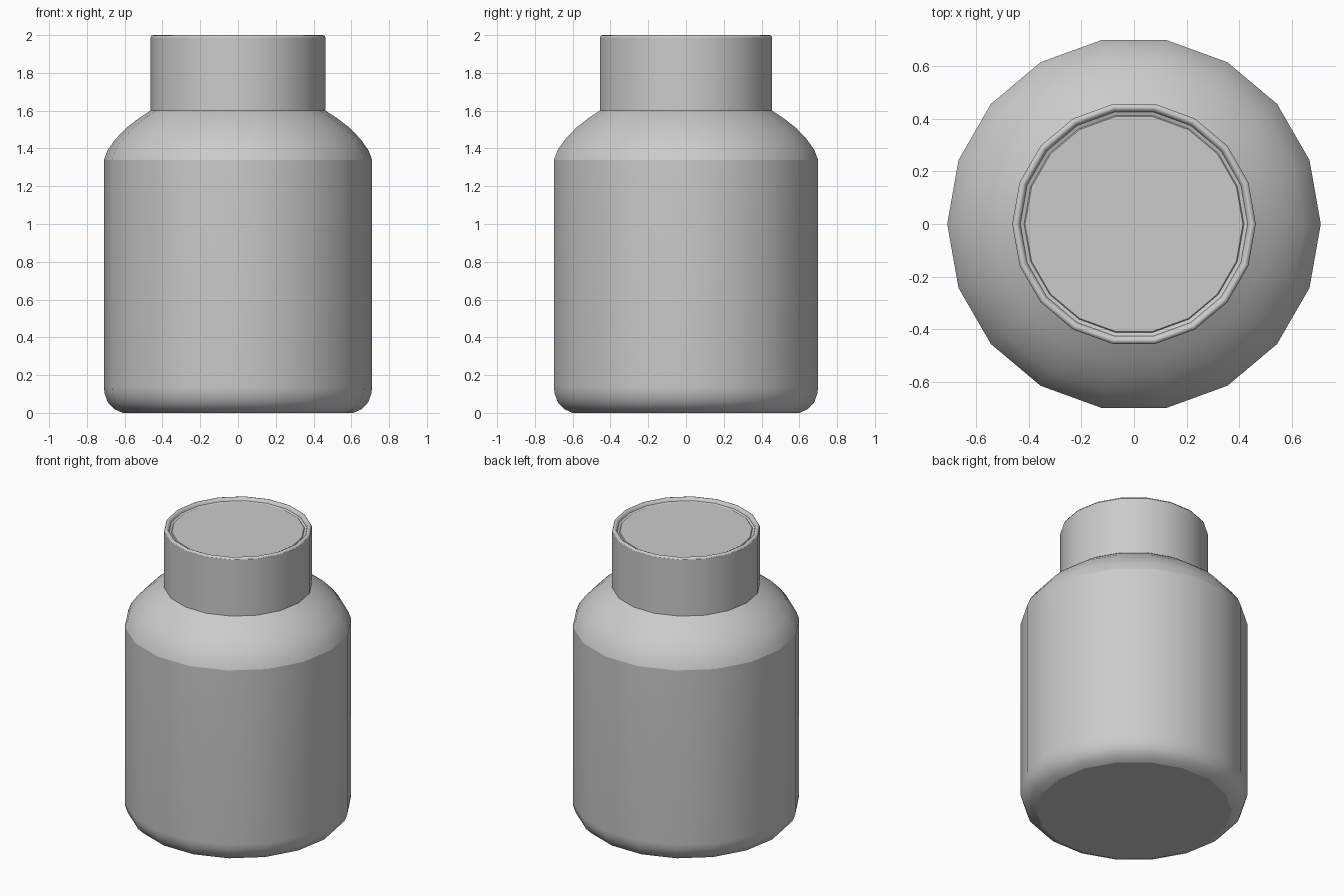
import bpy, bmesh
from math import cos, sin, tau

if "Cube" in bpy.data.objects:
    bpy.data.objects.remove(bpy.data.objects["Cube"])

SIDES = 18


def lathe(name, profile, sharp, close_bottom=True):
    """Revolve (radius, z) points around z; rings listed in sharp get hard edges."""
    bm = bmesh.new()
    rings = [[bm.verts.new((r * cos(tau * i / SIDES), r * sin(tau * i / SIDES), z))
              for i in range(SIDES)] for r, z in profile]
    for a, b in zip(rings, rings[1:]):
        for i in range(SIDES):
            j = (i + 1) % SIDES
            bm.faces.new((a[i], a[j], b[j], b[i]))
    if close_bottom:
        bm.faces.new(rings[0][::-1])
    bm.faces.new(rings[-1])
    for f in bm.faces:
        f.smooth = True
    for k in sharp:
        for i in range(SIDES):
            e = bm.edges.get((rings[k][i], rings[k][(i + 1) % SIDES]))
            e.smooth = False
    mesh = bpy.data.meshes.new(name)
    bm.to_mesh(mesh)
    bm.free()
    obj = bpy.data.objects.new(name, mesh)
    bpy.context.collection.objects.link(obj)
    return obj


# Jar: rounded base, straight wall, domed shoulder, short neck hidden in the lid
lathe("jar_body", [
    (0.61, 0.0), (0.655, 0.02), (0.69, 0.057), (0.707, 0.105), (0.71, 0.14),
    (0.71, 1.34), (0.69, 1.392), (0.648, 1.45), (0.59, 1.51), (0.525, 1.56),
    (0.463, 1.60), (0.43, 1.605), (0.43, 1.70)],
    sharp=(0, 5, 10, 11, 12))

# Lid: straight skirt, small rounded rim, slightly recessed top disc
lathe("lid", [
    (0.463, 1.60), (0.463, 1.988), (0.457, 1.998), (0.448, 2.0),
    (0.438, 1.995), (0.432, 1.98), (0.418, 1.975), (0.414, 1.98)],
    sharp=(0, 1, 5, 6, 7), close_bottom=False)
